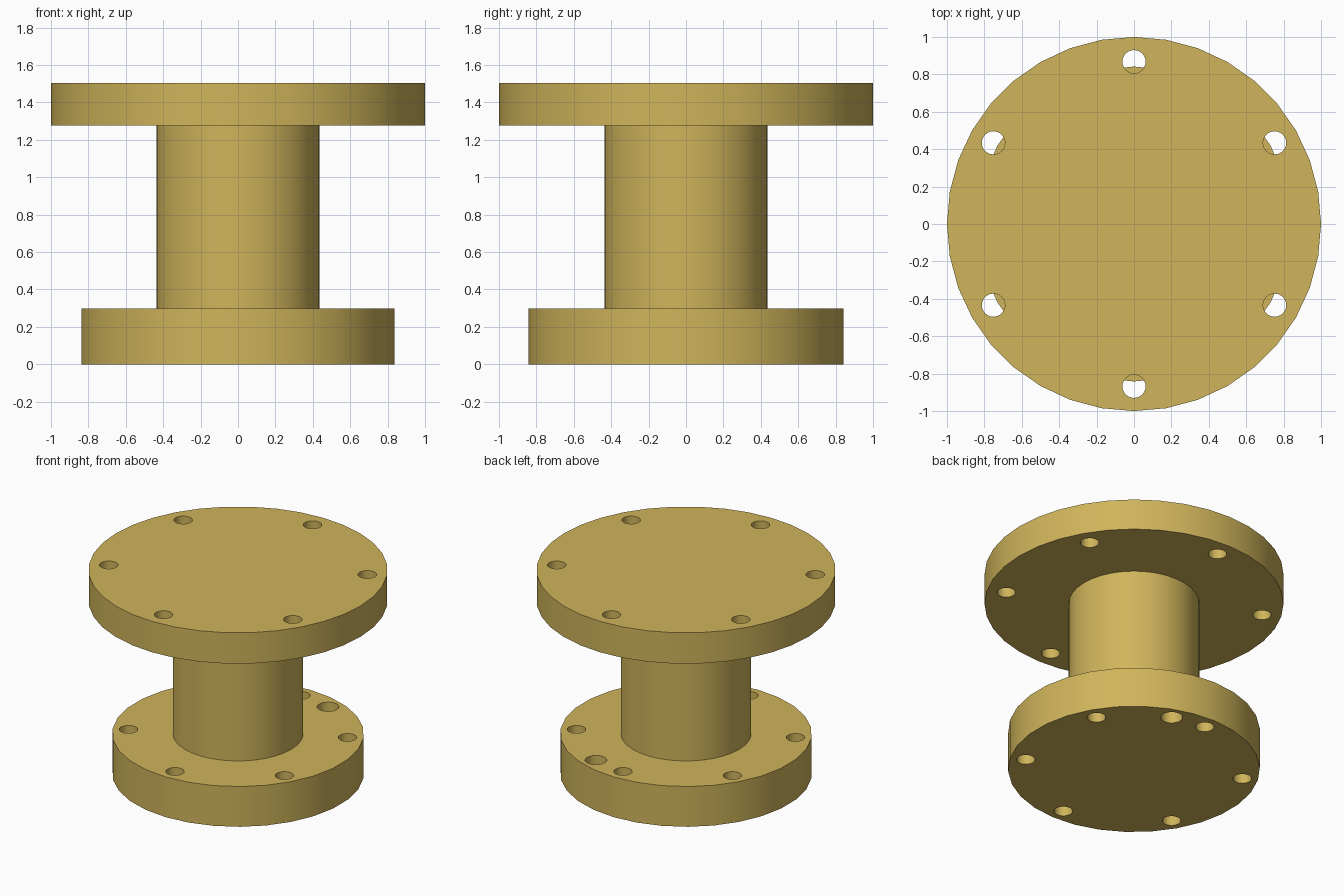
import bpy
import bmesh
import math
from mathutils import Matrix, Vector

cube = bpy.data.objects.get("Cube")
if cube:
    bpy.data.objects.remove(cube, do_unlink=True)

# Single brass colour
brass = bpy.data.materials.new("brass")
brass.use_nodes = True
COLOUR = (0.63, 0.46, 0.105, 1)
brass.diffuse_color = COLOUR
brass.node_tree.nodes["Principled BSDF"].inputs["Base Color"].default_value = COLOUR


def cylinders(name, specs, z0, z1):
    """One object holding upright cylinders given as (x, y, radius, sides)."""
    bm = bmesh.new()
    for x, y, radius, sides in specs:
        bmesh.ops.create_cone(
            bm, cap_ends=True, segments=sides, radius1=radius, radius2=radius,
            depth=z1 - z0, matrix=Matrix.Translation(Vector((x, y, (z0 + z1) / 2))))
    mesh = bpy.data.meshes.new(name)
    bm.to_mesh(mesh)
    bm.free()
    mesh.materials.append(brass)
    obj = bpy.data.objects.new(name, mesh)
    bpy.context.collection.objects.link(obj)
    return obj


def activate(obj):
    bpy.ops.object.select_all(action='DESELECT')
    obj.select_set(True)
    bpy.context.view_layer.objects.active = obj


def smooth(obj):
    activate(obj)
    bpy.ops.object.shade_smooth_by_angle(angle=math.radians(30))


def flange(name, radius, sides, z0, z1, holes):
    """Disc drilled through by holes given as (degrees, pitch radius, hole radius)."""
    disc = cylinders(name, [(0, 0, radius, sides)], z0, z1)
    drills = [(p * math.cos(math.radians(a)), p * math.sin(math.radians(a)), r, 24)
              for a, p, r in holes]
    cutter = cylinders(name + "_cutter", drills, z0 - 0.1, z1 + 0.1)
    cutter.hide_render = True
    mod = disc.modifiers.new("bolt_holes", 'BOOLEAN')
    mod.operation = 'DIFFERENCE'
    mod.solver = 'EXACT'
    mod.object = cutter
    activate(disc)
    bpy.ops.object.modifier_apply(modifier=mod.name)
    bpy.data.objects.remove(cutter, do_unlink=True)
    smooth(disc)
    return disc


bolt_angles = range(30, 390, 60)

# Lower flange: six bolt holes and one larger locating hole
flange("lower_flange", 0.842, 30, 0.0, 0.297,
       [(a, 0.735, 0.062) for a in bolt_angles] + [(70, 0.735, 0.073)])

# Upper flange: six bolt holes
flange("upper_flange", 1.0, 36, 1.277, 1.505,
       [(a, 0.868, 0.062) for a in bolt_angles])

# Central column
smooth(cylinders("column", [(0, 0, 0.437, 36)], 0.297, 1.277))
